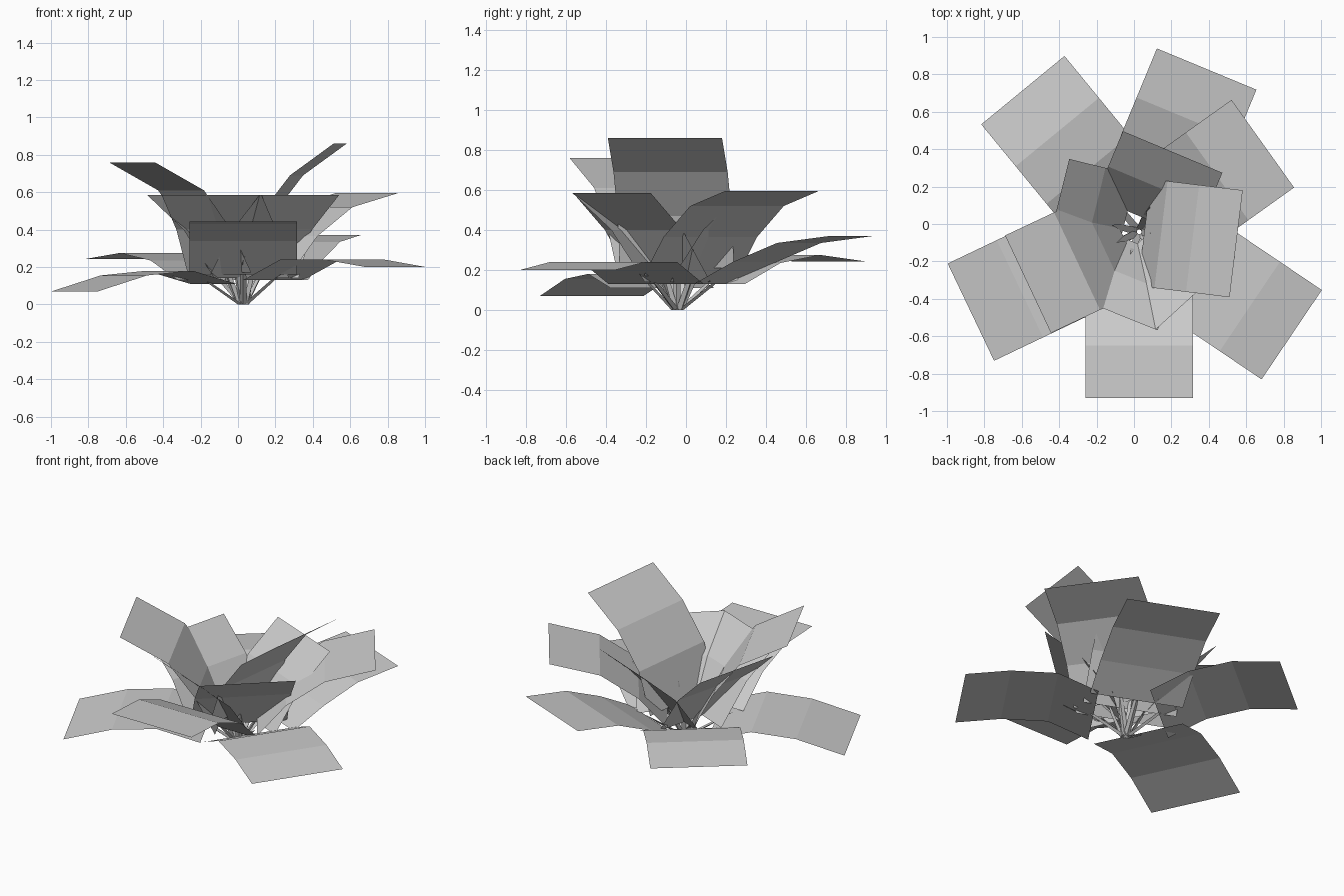
import bpy, bmesh
from math import radians, cos, sin
from mathutils import Vector

if "Cube" in bpy.data.objects:
    bpy.data.objects.remove(bpy.data.objects["Cube"])

BASE = Vector((0.028, -0.042, 0))  # where all the stems meet
HALF = 0.288                       # half width of a leaf card


def make(name, verts, faces):
    me = bpy.data.meshes.new(name)
    me.from_pydata(verts, [], faces)
    me.update()
    ob = bpy.data.objects.new(name, me)
    bpy.context.collection.objects.link(ob)
    return ob


def axes(angle):
    a = radians(angle)
    return Vector((cos(a), sin(a), 0)), Vector((-sin(a), cos(a), 0))


# Bent leaf card: profile is (distance along the leaf direction, height)
def leaf(name, angle, profile):
    d, side = axes(angle)
    lat = BASE.dot(side)
    verts, faces = [], []
    for r, z in profile:
        for s in (HALF, -HALF):
            verts.append(d * r + side * (lat + s) + Vector((0, 0, z)))
    for i in range(len(profile) - 1):
        k = 2 * i
        faces.append((k, k + 1, k + 3, k + 2))
    make(name, verts, faces)


# Three-sided tapered stem that runs from the base up into its leaf
def stem(name, angle, profile):
    d, side = axes(angle)
    lat = BASE.dot(side)
    (r0, z0), (r1, z1) = profile[0], profile[1]
    tip = d * (r0 + 0.4 * (r1 - r0)) + side * lat
    tip.z = z0 + 0.4 * (z1 - z0) + 0.03
    root = BASE + d * 0.012
    mid = root.lerp(tip, 0.6)
    verts = []
    for c, w in ((root, 0.02), (mid, 0.016)):
        verts += [c + side * w, c - side * w, c + d * w]
    verts.append(tip)
    faces = []
    for i in range(3):
        j = (i + 1) % 3
        faces += [(i, j, 3 + j, 3 + i), (3 + i, 3 + j, 6)]
    make(name, verts, faces)


leaves = {
    # low, drooping outer leaves
    "outer_leaf_right_front": (-34, [(0.24, 0.13), (0.48, 0.24), (0.76, 0.24), (1.03, 0.20)]),
    "outer_leaf_left_front": (205.5, [(0.17, 0.11), (0.43, 0.18), (0.70, 0.155), (0.99, 0.07)]),
    "outer_leaf_left_back": (129.4, [(0.15, 0.13), (0.38, 0.235), (0.64, 0.275), (0.93, 0.243)]),
    # middle leaves
    "middle_leaf_back": (67.5, [(0.18, 0.13), (0.39, 0.24), (0.63, 0.335), (0.914, 0.37)]),
    "middle_leaf_front": (-90, [(0.22, 0.16), (0.42, 0.34), (0.65, 0.43), (0.93, 0.443)]),
    "middle_leaf_right_back": (35.5, [(0.11, 0.17), (0.28, 0.365), (0.51, 0.52), (0.81, 0.595)]),
    # tall leaves
    "tall_leaf_left": (205.2, [(0.08, 0.17), (0.20, 0.40), (0.36, 0.61), (0.65, 0.76)]),
    "tall_leaf_right": (-7, [(0.06, 0.21), (0.15, 0.47), (0.32, 0.69), (0.555, 0.86)]),
    # short inner leaves
    "inner_leaf_left": (166, [(0.05, 0.14), (0.22, 0.40), (0.42, 0.585)]),
    "inner_leaf_back": (67.3, [(0.05, 0.14), (0.23, 0.40), (0.435, 0.585)]),
    "inner_leaf_front": (-112, [(0.09, 0.14), (0.27, 0.40), (0.48, 0.585)]),
    "inner_leaf_right": (-47.6, [(0.09, 0.14), (0.28, 0.40), (0.495, 0.585)]),
}

for name, (angle, profile) in leaves.items():
    leaf(name, angle, profile)
    stem(name.replace("leaf", "stem"), angle, profile)
